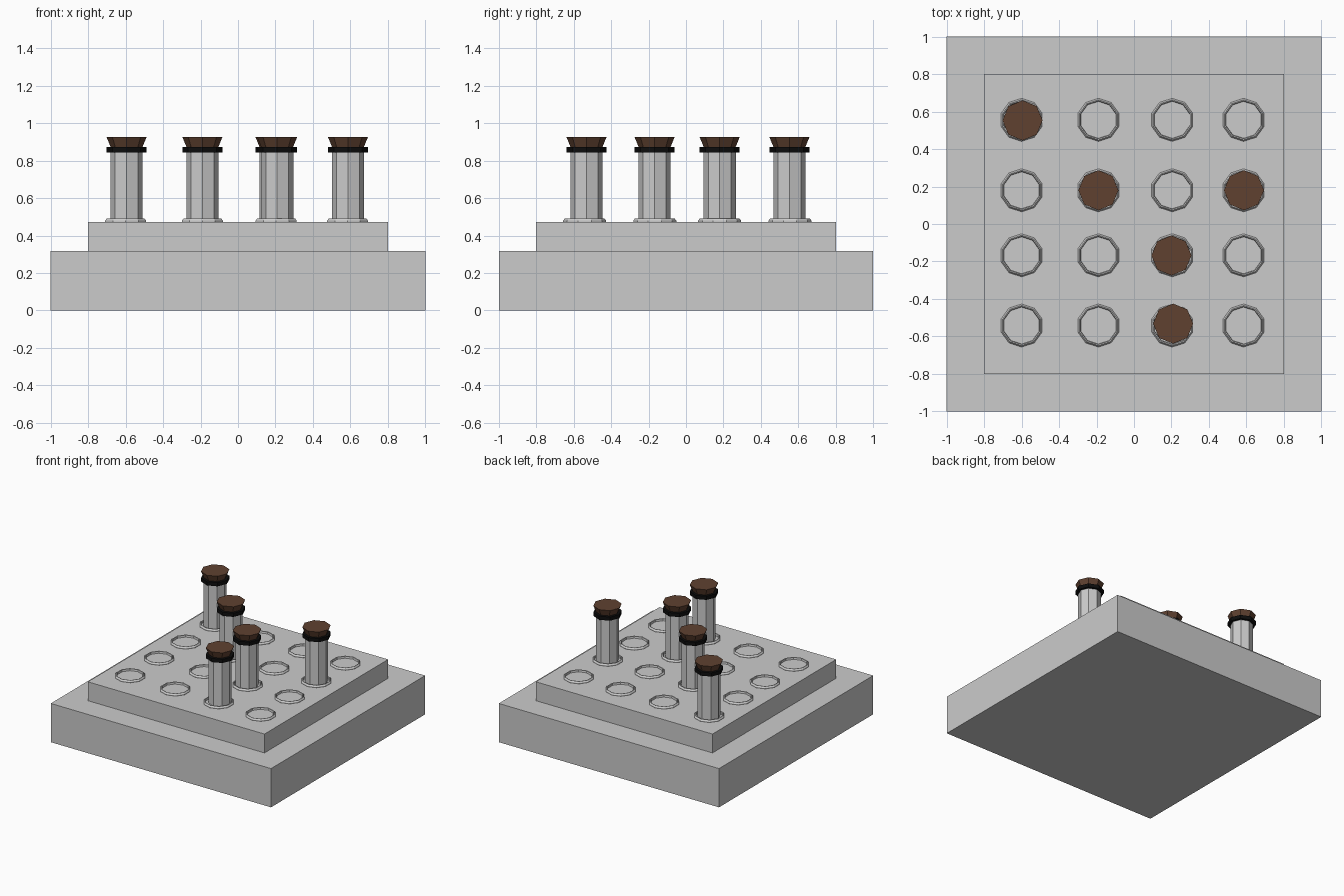
import bpy
from math import sin, cos, pi

if "Cube" in bpy.data.objects:
    bpy.data.objects.remove(bpy.data.objects["Cube"])


def colour(name, rgb):
    m = bpy.data.materials.new(name)
    m.diffuse_color = (*rgb, 1)
    m.use_nodes = True
    m.node_tree.nodes["Principled BSDF"].inputs["Base Color"].default_value = m.diffuse_color
    return m


black = colour("black", (0.004, 0.004, 0.004))
brown = colour("brown", (0.115, 0.053, 0.030))


def box(name, size, z0, z1):
    bpy.ops.mesh.primitive_cube_add(size=1, location=(0, 0, (z0 + z1) / 2))
    ob = bpy.context.object
    ob.name = name
    ob.scale = (size, size, z1 - z0)


def lathe(name, profile, sides, loc, mat=None, closed=False):
    """Turn an (r, z) profile listed bottom to top on the outside; cap ends or close into a ring."""
    n = len(profile)
    verts = [(r * cos(pi / 2 + 2 * pi * i / sides), r * sin(pi / 2 + 2 * pi * i / sides), z)
             for r, z in profile for i in range(sides)]
    faces = []
    for k in range(n if closed else n - 1):
        a, b = k * sides, (k + 1) % n * sides
        for i in range(sides):
            j = (i + 1) % sides
            faces.append((a + i, a + j, b + j, b + i))
    if not closed:
        faces.append(tuple(reversed(range(sides))))
        faces.append(tuple(range((n - 1) * sides, n * sides)))
    me = bpy.data.meshes.new(name)
    me.from_pydata(verts, [], faces)
    ob = bpy.data.objects.new(name, me)
    ob.location = (*loc, 0)
    bpy.context.collection.objects.link(ob)
    if mat:
        me.materials.append(mat)


# Stepped board
box("base_slab", 2.0, 0, 0.318)
box("upper_slab", 1.604, 0.318, 0.473)

# Grid of raised socket rings
xs = (-0.60, -0.19, 0.204, 0.585)
ys = (0.556, 0.18, -0.167, -0.542)
ring = [(0.115, 0.470), (0.115, 0.479), (0.107, 0.490), (0.101, 0.488), (0.098, 0.470)]
for x in xs:
    for y in ys:
        lathe("socket_ring", ring, 10, (x, y), closed=True)

# Pegs standing in some of the sockets
for loc in ((-0.595, 0.553), (-0.19, 0.18), (0.587, 0.18), (0.20, -0.168), (0.209, -0.532)):
    lathe("peg_shaft", [(0.086, 0.47), (0.086, 0.85)], 8, loc)
    lathe("peg_band", [(0.107, 0.843), (0.107, 0.873)], 8, loc, black)
    lathe("peg_cap", [(0.084, 0.870), (0.107, 0.926)], 8, loc, brown)
